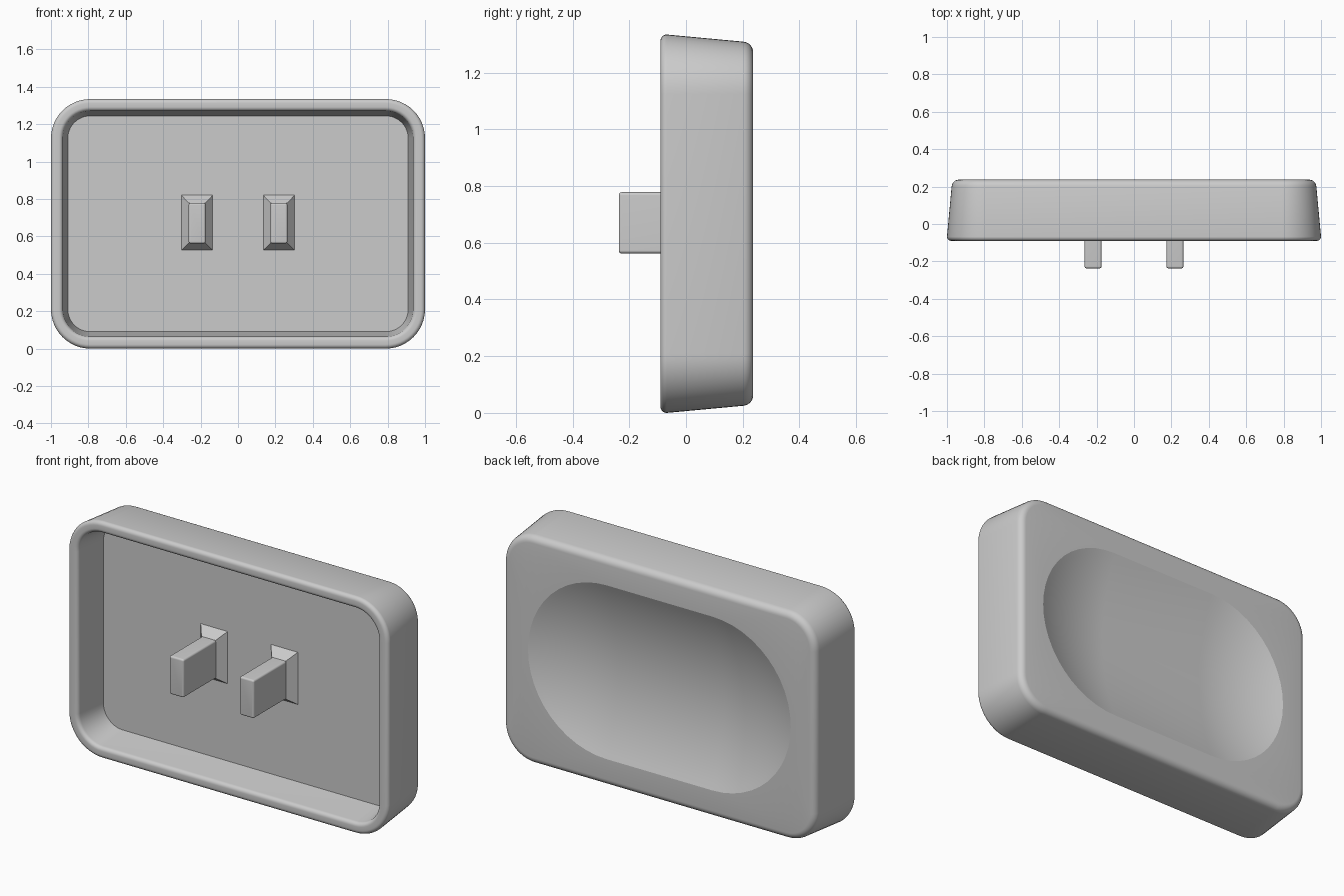
import bpy
import bmesh
from math import sin, cos, pi, radians, sqrt

cube = bpy.data.objects.get("Cube")
if cube:
    bpy.data.objects.remove(cube, do_unlink=True)

grey = bpy.data.materials.new("plain_grey")
grey.use_nodes = True
grey.diffuse_color = (0.6, 0.6, 0.6, 1)
grey.node_tree.nodes["Principled BSDF"].inputs["Base Color"].default_value = (0.6, 0.6, 0.6, 1)

HX, HZ, CORNER = 1.0, 0.667, 0.21
SEGS = 12


def ring(hx, hz, r, y, cx=0, cz=HZ):
    """Rounded rectangle in the xz plane at depth y."""
    pts = []
    for q, (sx, sz) in enumerate(((1, 1), (-1, 1), (-1, -1), (1, -1))):
        for i in range(SEGS + 1):
            a = (q + i / SEGS) * pi / 2
            pts.append((cx + sx * (hx - r) + r * cos(a), y, cz + sz * (hz - r) + r * sin(a)))
    return pts


def loft(name, rings, cap_start=True, cap_end=True):
    """Skin a stack of rings into one smooth-shaded object."""
    bm = bmesh.new()
    loops = [[bm.verts.new(p) for p in pts] for pts in rings]
    n = len(loops[0])
    for a, b in zip(loops, loops[1:]):
        for i in range(n):
            j = (i + 1) % n
            bm.faces.new((a[i], a[j], b[j], b[i]))
    if cap_start:
        bm.faces.new(loops[0])
    if cap_end:
        bm.faces.new(loops[-1])
    bmesh.ops.remove_doubles(bm, verts=bm.verts, dist=0.0001)
    bmesh.ops.recalc_face_normals(bm, faces=bm.faces)
    mesh = bpy.data.meshes.new(name)
    bm.to_mesh(mesh)
    bm.free()
    mesh.materials.append(grey)
    obj = bpy.data.objects.new(name, mesh)
    bpy.context.collection.objects.link(obj)
    bpy.ops.object.select_all(action="DESELECT")
    obj.select_set(True)
    bpy.context.view_layer.objects.active = obj
    bpy.ops.object.shade_smooth_by_angle(angle=radians(20))
    return obj


def arc(inset, y, r, start, end, steps=6):
    """Rounded edge as (inset, depth) pairs."""
    angles = [radians(start + (end - start) * i / steps) for i in range(steps + 1)]
    return [(inset + r * cos(a), y + r * sin(a)) for a in angles]


# Housing: hollow front, rounded rim, tapered sides, rounded back edge
FRONT, FLOOR, BACK = -0.09, 0.10, 0.237
profile = [(0.09, FLOOR)]
profile += arc(0.042, FRONT + 0.022, 0.022, 0, -90)
profile += arc(0.022, FRONT + 0.022, 0.022, -90, -180)
profile += arc(0.063, BACK - 0.038, 0.038, 175, 90)
rings = [ring(HX - d, HZ - d, CORNER - d, y) for d, y in profile]

# Shallow oval dish pressed into the back
DISH_R, DISH_STRAIGHT, DISH_DEPTH = 0.49, 0.33, 0.10
sphere = (DISH_R ** 2 + DISH_DEPTH ** 2) / (2 * DISH_DEPTH)
for i in range(17):
    r = DISH_R * (1 - i / 16)
    depth = sqrt(sphere ** 2 - r ** 2) - (sphere - DISH_DEPTH)
    rings.append(ring(DISH_STRAIGHT + r, r, r, BACK - depth))
loft("housing", rings, cap_end=False)

# Two prongs, each on a tapered collar
for side, x in (("left", 0.219), ("right", -0.219)):
    loft(side + "_collar", [ring(0.084, 0.147, 0, FLOOR, x, 0.673),
                            ring(0.044, 0.107, 0, 0.05, x, 0.671)])
    tip = [ring(0.045 - d, 0.108 - d, 0.011 - d, y, x, 0.67)
           for d, y in arc(0.01, -0.227, 0.01, 180, 270, 5)]
    loft(side + "_prong", [ring(0.045, 0.108, 0.011, FLOOR, x, 0.67)] + tip)
